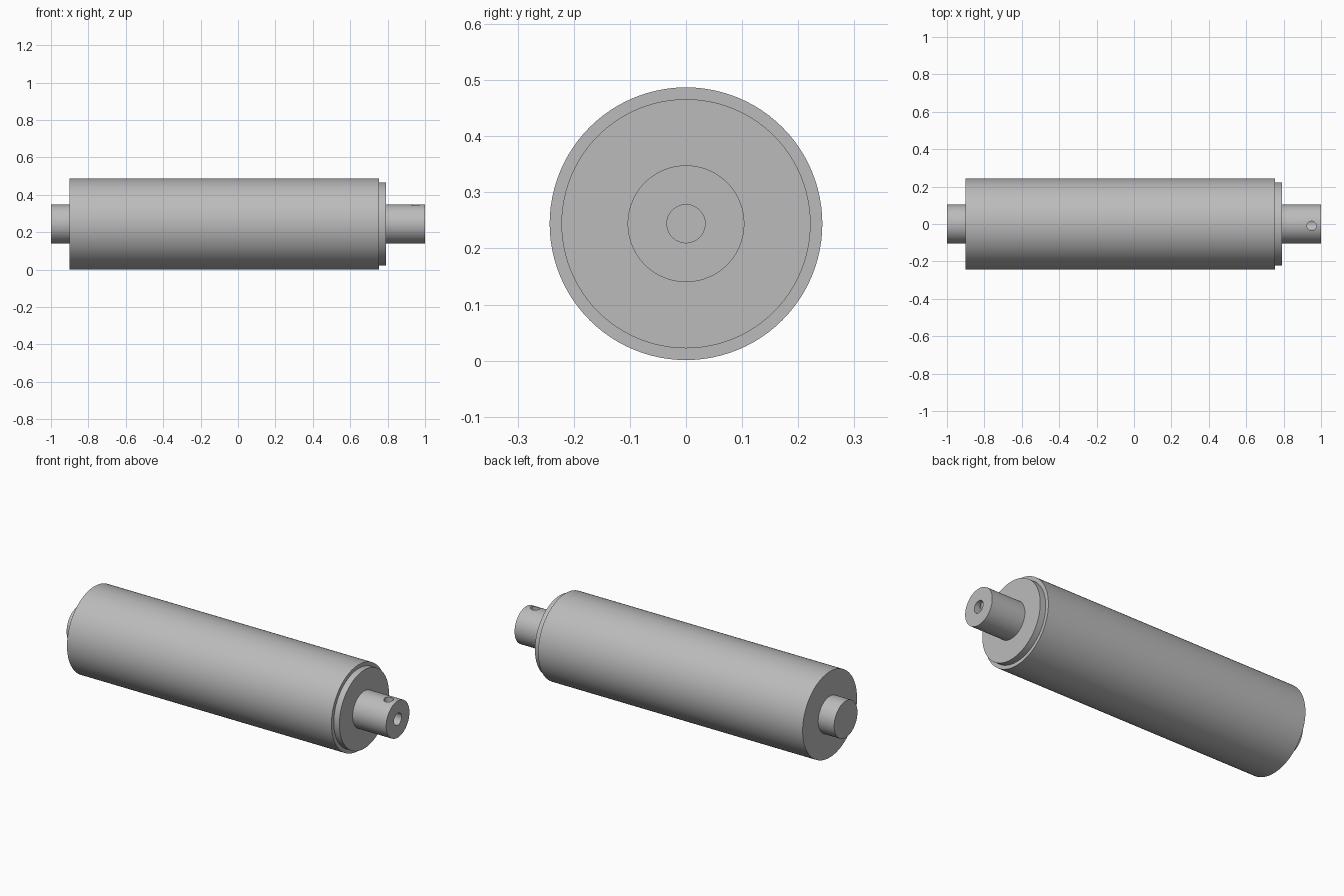
import bpy, bmesh, math
from mathutils import Matrix, Vector

if "Cube" in bpy.data.objects:
    bpy.data.objects.remove(bpy.data.objects["Cube"], do_unlink=True)

AXIS_Z = 0.244
SEGMENTS = 96

steel = bpy.data.materials.new("grey_steel")
steel.use_nodes = True
GREY = (0.5, 0.5, 0.5, 1)
steel.diffuse_color = GREY
steel.node_tree.nodes["Principled BSDF"].inputs["Base Color"].default_value = GREY


def lathe(name, profile):
    """Spin (x, radius) points round the long axis; ends lie on the axis."""
    bm = bmesh.new()
    verts = [bm.verts.new((x, 0, r)) for x, r in profile]
    edges = [bm.edges.new(pair) for pair in zip(verts, verts[1:])]
    bmesh.ops.spin(bm, geom=verts + edges, cent=(0, 0, 0), axis=(1, 0, 0),
                   angle=math.tau, steps=SEGMENTS)
    bmesh.ops.remove_doubles(bm, verts=bm.verts, dist=0.0001)
    bmesh.ops.recalc_face_normals(bm, faces=bm.faces)
    mesh = bpy.data.meshes.new(name)
    bm.to_mesh(mesh)
    bm.free()
    obj = bpy.data.objects.new(name, mesh)
    obj.location.z = AXIS_Z
    mesh.materials.append(steel)
    bpy.context.collection.objects.link(obj)
    return obj


def activate(obj):
    bpy.ops.object.select_all(action='DESELECT')
    obj.select_set(True)
    bpy.context.view_layer.objects.active = obj


# Roller with its stepped end collar
roller = lathe("roller", [(-0.9, 0), (-0.9, 0.243), (0.755, 0.243),
                          (0.755, 0.222), (0.79, 0.222), (0.79, 0)])

# Plain journal and bored drive journal
plain_journal = lathe("plain_journal", [(-1, 0), (-1, 0.104), (-0.9, 0.104), (-0.9, 0)])
bored_journal = lathe("bored_journal", [(0.79, 0), (0.79, 0.104), (1, 0.104),
                                        (1, 0.034), (0.86, 0.034), (0.86, 0)])

# Cross hole from the top of the bored journal into the bore
bpy.ops.mesh.primitive_cylinder_add(vertices=48, radius=0.025, depth=0.14,
                                    location=(0.95, -0.01, AXIS_Z + 0.07))
cutter = bpy.context.object
cutter.name = "cross_hole_cutter"
cutter.data.materials.append(steel)
cutter.hide_render = True
cut = bored_journal.modifiers.new("cross_hole", 'BOOLEAN')
cut.operation = 'DIFFERENCE'
cut.solver = 'EXACT'
cut.object = cutter
activate(bored_journal)
bpy.ops.object.modifier_apply(modifier=cut.name)
bpy.data.objects.remove(cutter, do_unlink=True)

# Smooth round surfaces, crisp rims
for part in (roller, plain_journal, bored_journal):
    activate(part)
    bpy.ops.object.shade_smooth_by_angle(angle=math.radians(30))
